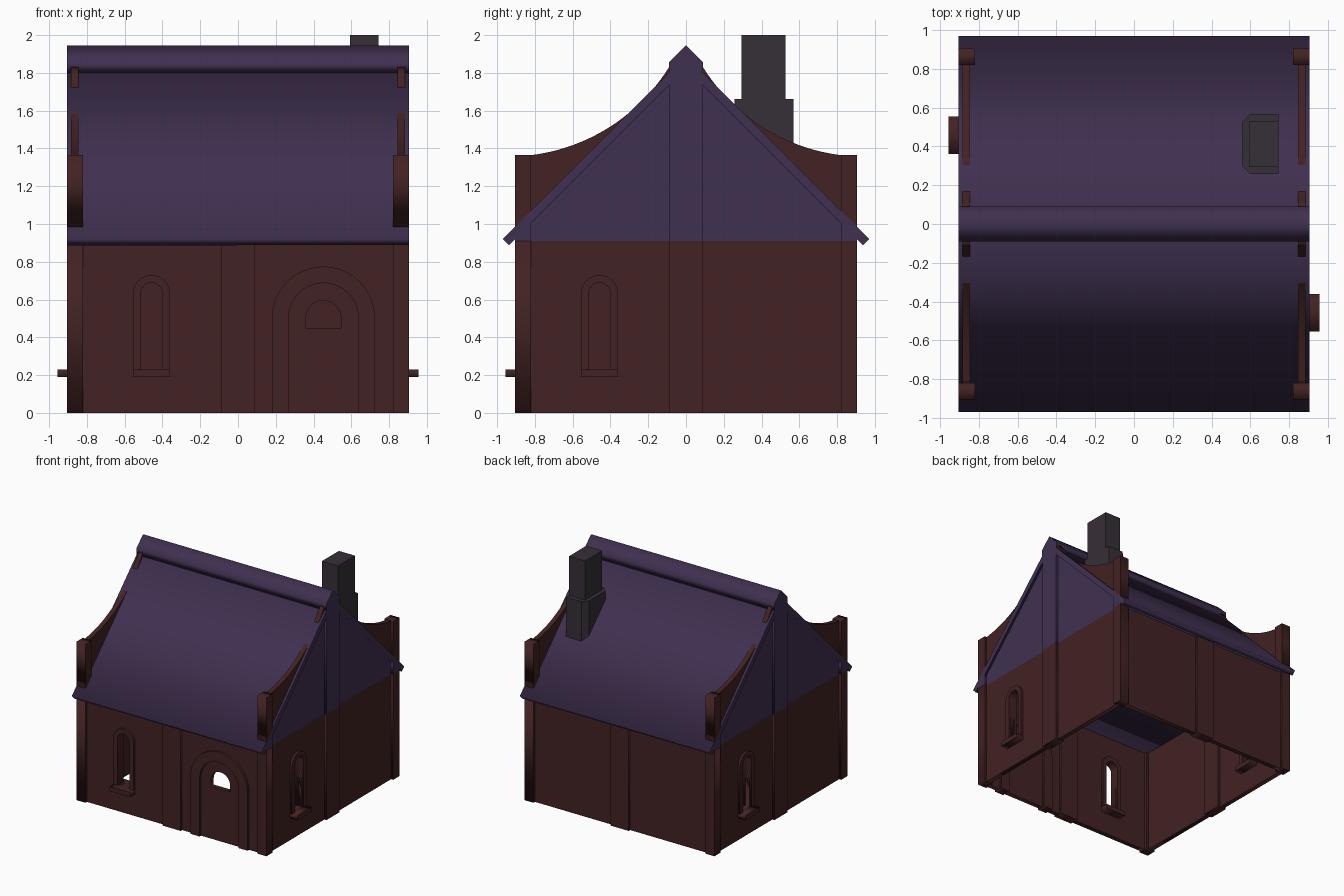
import bpy, bmesh, math
from mathutils import Matrix

if "Cube" in bpy.data.objects:
    bpy.data.objects.remove(bpy.data.objects["Cube"])


def material(name, rgb):
    m = bpy.data.materials.new(name)
    m.diffuse_color = (*rgb, 1)
    m.use_nodes = True
    m.node_tree.nodes["Principled BSDF"].inputs["Base Color"].default_value = m.diffuse_color
    return m


BROWN = material("dark_brown_wall", (0.0545, 0.0160, 0.0168))
PURPLE = material("purple_roof", (0.0513, 0.0296, 0.0802))
GREY = material("grey_chimney", (0.0369, 0.0284, 0.0382))

MID = 0.865   # centre line of the walls
EAVE = 0.91   # height where the wall turns into the roof


def plate(name, loops, w0, w1, mat, turn=0):
    """Fill 2D loops (u, z), extra loops are holes, and extrude from w0 to w1.
    turn 0: u = x, outward = -y; each further turn rotates 90 degrees about z."""
    cu = bpy.data.curves.new(name, 'CURVE')
    cu.dimensions = '2D'
    cu.fill_mode = 'BOTH'
    cu.extrude = (w1 - w0) / 2
    for loop in loops:
        s = cu.splines.new('POLY')
        s.points.add(len(loop) - 1)
        for p, (u, v) in zip(s.points, loop):
            p.co = (u, v, 0, 1)
        s.use_cyclic_u = True
    tmp = bpy.data.objects.new(name + "_curve", cu)
    bpy.context.collection.objects.link(tmp)
    dg = bpy.context.evaluated_depsgraph_get()
    me = bpy.data.meshes.new_from_object(tmp.evaluated_get(dg))
    bpy.data.objects.remove(tmp)
    me.transform(Matrix.Rotation(turn * math.pi / 2, 4, 'Z')
                 @ Matrix.Rotation(math.pi / 2, 4, 'X')
                 @ Matrix.Translation((0, 0, (w0 + w1) / 2)))
    bm = bmesh.new()
    bm.from_mesh(me)
    bmesh.ops.remove_doubles(bm, verts=bm.verts, dist=1e-5)
    bmesh.ops.recalc_face_normals(bm, faces=bm.faces)
    bm.to_mesh(me)
    bm.free()
    me.materials.clear()
    me.materials.append(mat)
    ob = bpy.data.objects.new(name, me)
    bpy.context.collection.objects.link(ob)
    return ob


def rect(u0, u1, v0, v1):
    return [(u0, v0), (u1, v0), (u1, v1), (u0, v1)]


def arch(c, r, base, spring, n=20):
    """Round-topped opening, from lower right over the top to lower left."""
    top = [(c + r * math.cos(math.pi * i / n), spring + r * math.sin(math.pi * i / n))
           for i in range(n + 1)]
    return [(c + r, base)] + top + [(c - r, base)]


def arch_frame(c, r_out, r_in, base, spring):
    return arch(c, r_out, base, spring) + arch(c, r_in, base, spring)[::-1]


def mirror(loop):
    return [(-u, v) for u, v in loop]


# Walls, centre pilasters and windows on each side
WIN = arch(-0.4575, 0.0575, 0.23, 0.6325)
DOOR_LIGHT = arch(0.4525, 0.0925, 0.45, 0.5025)
for turn, side in enumerate(("front", "right", "back", "left")):
    loops = [rect(-MID, MID, 0, EAVE)]
    if side != "back":
        loops.append(WIN)
        plate(side + "_window_frame",
              [arch_frame(-0.4575, 0.0975, 0.0575, 0.23, 0.6325)], 0.825, 0.905, BROWN, turn)
        plate(side + "_window_sill", [rect(-0.555, -0.36, 0.19, 0.23)], 0.775, 0.955, BROWN, turn)
    if side == "front":
        loops.append(DOOR_LIGHT)
    plate(side + "_wall", loops, 0.845, 0.885, BROWN, turn)
    plate(side + "_pilaster", [rect(-0.0875, 0.0875, 0, EAVE)], 0.825, 0.905, BROWN, turn)
    plate(side + "_corner_post", [rect(0.82, 0.905, 0, EAVE)], 0.82, 0.905, BROWN, turn)

# Door surround
plate("door_frame", [arch_frame(0.4525, 0.2725, 0.185, 0, 0.5025)], 0.825, 0.905, BROWN)

# Attic block closing the house under the roof
plate("attic", [[(-0.885, EAVE), (0.885, EAVE), (0.885, 0.945), (0, 1.83), (-0.885, 0.945)]],
      -0.885, 0.885, PURPLE, 1)

# Roof slab with square-cut eaves, and ridge cap
half = [(0.97, 0.92), (0.9375, 0.8875)]
plate("roof_slab", [[(0, 1.89)] + half + [(0, 1.825)] + mirror(half)[::-1]],
      -0.905, 0.905, PURPLE, 1)
plate("ridge_cap", [[(0, 1.945), (0.09, 1.857), (0.09, 1.80), (0, 1.87),
                     (-0.09, 1.80), (-0.09, 1.857)]], -0.905, 0.905, PURPLE, 1)

# Gable trim and the curved parapets above the roof
CY, CZ, R = 0.943, 2.363, 1.006
curve = []
for i in range(25):
    y = 0.083 + (0.83 - 0.083) * i / 24
    curve.append((y, CZ - math.sqrt(R * R - (y - CY) ** 2)))
wing = curve + [(0.83, 1.03), (0.083, 1.777)]
post_top = [(0.82, 1.07), (0.905, 0.985), (0.905, 1.365), (0.82, 1.365)]
post_gable = [(0.82, EAVE), (0.905, EAVE), (0.905, 0.925), (0.82, 1.01)]
for turn, side in ((1, "right"), (3, "left")):
    plate(side + "_gable_pilaster",
          [[(-0.0875, EAVE), (0.0875, EAVE), (0.0875, 1.74), (0, 1.83), (-0.0875, 1.74)]],
          0.825, 0.905, PURPLE, turn)
    for end, f in (("a", list), ("b", mirror)):
        plate(f"{side}_parapet_{end}", [f(wing)], 0.845, 0.885, BROWN, turn)
        plate(f"{side}_parapet_post_{end}", [f(post_top)], 0.82, 0.905, BROWN, turn)
        plate(f"{side}_gable_post_{end}", [f(post_gable)], 0.82, 0.905, PURPLE, turn)


# Chimney: chamfered base and plain stack
def prism(name, outline, z0, z1, mat):
    bm = bmesh.new()
    face = bm.faces.new([bm.verts.new((x, y, z0)) for x, y in outline])
    ext = bmesh.ops.extrude_face_region(bm, geom=[face])
    for v in ext["geom"]:
        if isinstance(v, bmesh.types.BMVert):
            v.co.z = z1
    if not any(f.normal.z < 0 and f.calc_center_median().z == z0 for f in bm.faces) and face.is_valid is False:
        bm.faces.new([v for v in bm.verts if v.co.z == z0])
    bmesh.ops.recalc_face_normals(bm, faces=bm.faces)
    me = bpy.data.meshes.new(name)
    bm.to_mesh(me)
    bm.free()
    me.materials.append(mat)
    bpy.context.collection.objects.link(bpy.data.objects.new(name, me))


prism("chimney_base", [(0.745, 0.257), (0.745, 0.568), (0.60, 0.568), (0.557, 0.525),
                       (0.557, 0.30), (0.60, 0.257)], 1.27, 1.663, GREY)
prism("chimney_stack", [(0.745, 0.295), (0.745, 0.528), (0.592, 0.528), (0.592, 0.295)],
      1.66, 2.0, GREY)
